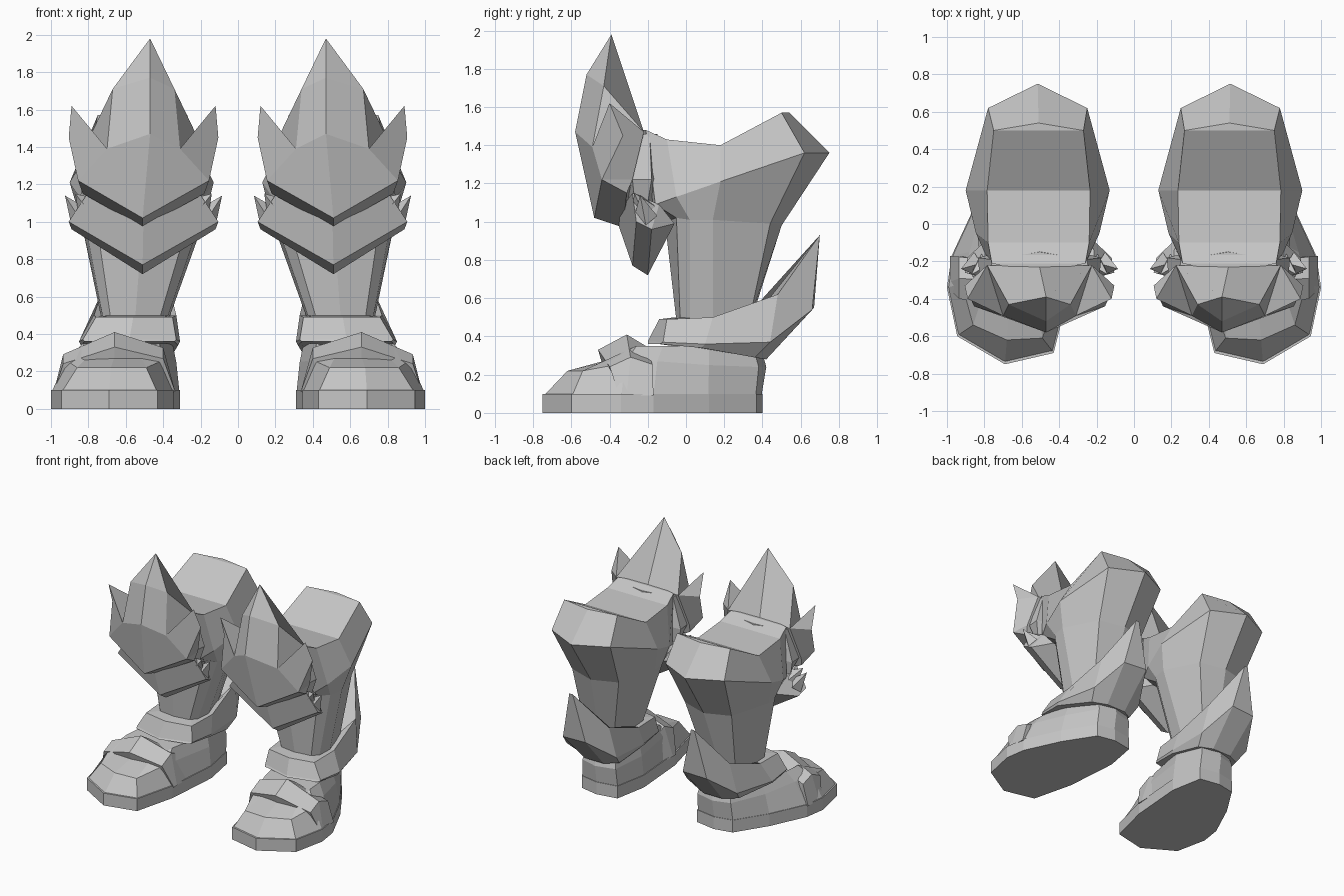
import bpy, bmesh
from mathutils import Vector

if "Cube" in bpy.data.objects:
    bpy.data.objects.remove(bpy.data.objects["Cube"])

CX = 0.505  # centre of one leg
grey = bpy.data.materials.new("grey")
grey.diffuse_color = (0.56, 0.56, 0.56, 1)
grey.use_nodes = True
grey.node_tree.nodes["Principled BSDF"].inputs["Base Color"].default_value = grey.diffuse_color


def finish(name, bm):
    """Turn the bmesh into an object mirrored to the other leg."""
    bmesh.ops.recalc_face_normals(bm, faces=bm.faces)
    me = bpy.data.meshes.new(name)
    bm.to_mesh(me)
    bm.free()
    me.materials.append(grey)
    ob = bpy.data.objects.new(name, me)
    bpy.context.collection.objects.link(ob)
    mod = ob.modifiers.new("other_leg", 'MIRROR')
    mod.use_mirror_merge = False
    return ob


def loft(name, rings, cap=None):
    """Skin a stack of equal-count rings and cap both ends; cap lists the top faces."""
    bm = bmesh.new()
    vs = [[bm.verts.new(p) for p in r] for r in rings]
    n = len(vs[0])
    for a, b in zip(vs, vs[1:]):
        for i in range(n):
            bm.faces.new((a[i], a[(i + 1) % n], b[(i + 1) % n], b[i]))
    bm.faces.new(vs[0])
    for f in cap or [range(n)]:
        bm.faces.new([vs[-1][i] for i in f])
    return finish(name, bm)


def sym_ring(cx, front, sides, back):
    """Ring symmetric about cx: sides are (offset, y, z), front to back."""
    return ([(cx, *front)] + [(cx + u, y, z) for u, y, z in sides]
            + [(cx, *back)] + [(cx - u, y, z) for u, y, z in reversed(sides)])


def half_shell(name, centre, side, faces):
    """Plate from centre points and side points, faces reflected about the leg centre."""
    bm = bmesh.new()
    mid = {k: bm.verts.new((CX + u, y, z)) for k, (u, y, z) in centre.items()}
    for s in (1, -1):
        v = dict(mid)
        v.update({k: bm.verts.new((CX + s * u, y, z)) for k, (u, y, z) in side.items()})
        for f in faces:
            bm.faces.new([v[k] for k in f.split()])
    return finish(name, bm)


# Leg: shin flaring into a bent thigh stub, top split in strips that follow the dip
loft("leg", [
    sym_ring(.55, (-.05, .48), [(.13, -.03, .48), (.17, .02, .48), (.18, .14, .48), (.13, .33, .48)], (.34, .48)),
    sym_ring(.51, (-.11, 1.0), [(.25, -.05, 1.02), (.31, .02, 1.01), (.33, .14, 1.01), (.21, .44, .99)], (.50, .98)),
    sym_ring(.515, (-.22, 1.08), [(.28, -.16, 1.09), (.33, -.05, 1.13), (.385, .18, 1.21), (.265, .62, 1.36)],
             (.75, 1.36)),
    sym_ring(.51, (-.27, 1.48), [(.25, -.21, 1.48), (.27, -.10, 1.43), (.275, .18, 1.40), (.24, .50, 1.57)],
             (.54, 1.57)),
], [(0, 1, 9), (1, 2, 8, 9), (2, 3, 7, 8), (3, 4, 6, 7), (4, 5, 6)])

# Knee guard: tall central spike with a pointed wing each side
half_shell("knee_guard",
           {"T": (-.035, -.39, 1.98), "C1": (-.035, -.52, 1.77), "C2": (-.035, -.58, 1.47),
            "C3": (.005, -.48, 1.02), "C4": (.005, -.33, .97), "CB": (0, -.23, 1.48)},
           {"S": (.165, -.43, 1.71), "N": (.195, -.49, 1.39), "W": (.385, -.40, 1.62),
            "O": (.40, -.33, 1.45), "B": (.35, -.44, 1.22), "B2": (.325, -.31, 1.15),
            "K": (.28, -.22, 1.47), "KB": (.34, -.28, 1.22)},
           ["T C1 S", "C1 C2 N S", "C2 C3 B N", "N B O W", "W O K", "O B KB K",
            "B C3 C4 B2", "B B2 KB", "S N K", "N W K", "T S K CB", "CB K KB B2 C4"])

# Knee block filling the space between guard and thigh
loft("knee_block", [
    sym_ring(.505, (-.32, 1.05), [(.27, -.27, 1.12), (.30, -.20, 1.10)], (-.10, 1.10)),
    sym_ring(.505, (-.32, 1.25), [(.32, -.28, 1.22), (.33, -.18, 1.22)], (-.10, 1.25)),
    sym_ring(.505, (-.30, 1.47), [(.26, -.24, 1.46), (.255, -.19, 1.46)], (-.15, 1.46)),
])

# Lower V-shaped plate under the knee
half_shell("lower_knee_plate",
           {"F0": (0, -.37, 1.03), "F1": (.005, -.28, .77), "F2": (.005, -.20, .72), "F3": (0, -.10, 1.0)},
           {"P0": (.30, -.28, 1.15), "P1": (.40, -.26, 1.0), "P2": (.385, -.18, .96),
            "P3": (.26, -.06, .99), "P4": (.29, -.14, 1.09)},
           ["F0 F1 P1 P0", "F1 F2 P2 P1", "F2 F3 P3 P2", "P0 P1 P2 P4", "P2 P3 P4", "F0 P0 P4 P3 F3"])

# Small thorns on the sides of the lower plate
bm = bmesh.new()
for s in (1, -1):
    for base, tip in (((.35, -.21, 1.03), (.42, -.24, 1.14)), ((.31, -.22, 1.08), (.365, -.27, 1.15))):
        b, r = Vector(base), .06
        ring = [b + Vector(d) * r for d in ((0, -1, 0), (.6, 0, -.8), (0, 1, 0), (-.6, 0, .8))]
        vs = [bm.verts.new((CX + s * p.x, p.y, p.z)) for p in ring]
        top = bm.verts.new((CX + s * tip[0], tip[1], tip[2]))
        bm.faces.new(vs)
        for i in range(4):
            bm.faces.new((vs[i], vs[(i + 1) % 4], top))
finish("thorns", bm)

# Ankle cuff with the raised, blunt-backed heel spike
loft("ankle_cuff", [
    [(.58, -.20, .36), (.82, -.14, .36), (.84, .08, .34), (.73, .36, .29), (.62, .42, .28),
     (.45, .42, .28), (.35, .36, .29), (.32, .08, .34), (.34, -.14, .36)],
    [(.58, -.20, .375), (.83, -.12, .37), (.85, .10, .36), (.77, .44, .37), (.65, .66, .54),
     (.44, .67, .55), (.32, .44, .37), (.31, .10, .36), (.33, -.12, .37)],
    [(.56, -.14, .49), (.76, -.10, .49), (.77, .14, .50), (.73, .48, .62), (.565, .70, .93),
     (.535, .70, .93), (.36, .48, .62), (.33, .14, .50), (.35, -.10, .49)],
    [(.55, -.06, .50), (.68, -.02, .50), (.71, .14, .50), (.66, .33, .52), (.56, .38, .53),
     (.52, .38, .53), (.42, .33, .52), (.38, .14, .50), (.41, -.02, .50)],
])

# Sole outline, toe turned outwards
SOLE = [(.43, -.69), (.69, -.75), (.945, -.60), (1.0, -.34), (.975, -.17), (.84, .12),
        (.68, .37), (.53, .40), (.36, .37), (.31, .10), (.345, -.35)]
loft("sole", [[(x, y, z) for x, y in SOLE] for z in (0, .1)])

# Shoe upper: low toe cap rising to the ankle
MID_Z = [.22, .22, .22, .26, .27, .25, .24, .24, .24, .25, .26]
MID = [(.49, -.61), (.68, -.62), (.86, -.54), (.92, -.32), (.88, -.15), (.80, .12),
       (.67, .38), (.53, .42), (.37, .38), (.33, .10), (.40, -.35)]
TOP = [(.52, -.38), (.66, -.40), (.80, -.36), (.83, -.26), (.82, -.12), (.76, .12),
       (.65, .35), (.53, .39), (.39, .35), (.35, .10), (.42, -.25)]
loft("shoe_upper", [
    [(.62 + (x - .62) * .99, -.15 + (y + .15) * .99, .09) for x, y in SOLE],
    [(x, y, z) for (x, y), z in zip(MID, MID_Z)],
    [(x, y, .28 if i < 3 else .35) for i, (x, y) in enumerate(TOP)],
])

# Strap: arched band over the instep, swept across x
ARCH = [(.335, .09, 0), (.40, .32, .02), (.66, .40, 0), (.935, .285, .02), (.985, .09, 0)]
strap = []
for x, z, dy in ARCH:
    h = (z - .09) / .31
    xi = .65 + (x - .65) * .8
    strap.append([(x, -.35 - .11 * h + dy, z - .07 * h), (x, -.31 + dy, z + .01 * h),
                  (x, -.17 - .04 * h + dy, z - .05 * h),
                  (xi, -.18 - .02 * h + dy, z - .24 * h),
                  (xi, -.34 - .07 * h + dy, z - .24 * h)])
loft("instep_strap", strap)
